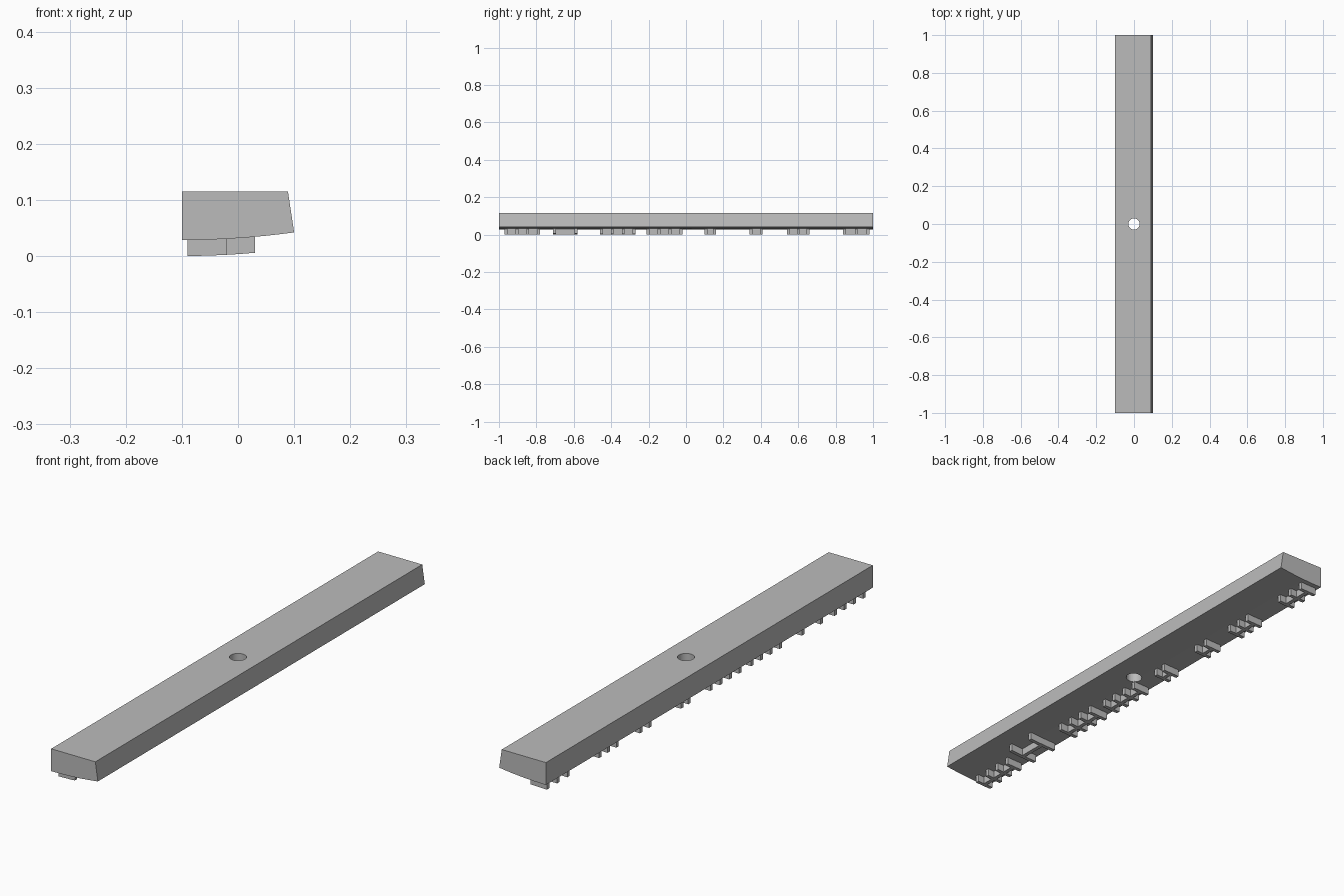
import bpy
import bmesh
import math

if "Cube" in bpy.data.objects:
    bpy.data.objects.remove(bpy.data.objects["Cube"])

grey = bpy.data.materials.new("plain_grey")
grey.use_nodes = True
grey.diffuse_color = (0.5, 0.5, 0.5, 1)
grey.node_tree.nodes["Principled BSDF"].inputs["Base Color"].default_value = (0.5, 0.5, 0.5, 1)

RELIEF = 0.0285


def underside(x):
    """Height of the gently curved underside."""
    return 0.0285 + 0.0135 * ((x + 0.1) / 0.2) ** 2


def curve_points(x0, x1, offset, steps):
    xs = [x0 + (x1 - x0) * i / steps for i in range(steps + 1)]
    return [(x, underside(x) + offset) for x in xs]


def prism(bm, profile, y0, y1):
    """Extrude an x-z profile from y0 to y1."""
    face = bm.faces.new([bm.verts.new((x, y0, z)) for x, z in profile])
    out = bmesh.ops.extrude_face_region(bm, geom=[face])
    moved = [v for v in out["geom"] if isinstance(v, bmesh.types.BMVert)]
    bmesh.ops.translate(bm, verts=moved, vec=(0, y1 - y0, 0))


def finish(bm, name):
    bmesh.ops.recalc_face_normals(bm, faces=bm.faces)
    mesh = bpy.data.meshes.new(name)
    bm.to_mesh(mesh)
    bm.free()
    mesh.materials.append(grey)
    obj = bpy.data.objects.new(name, mesh)
    bpy.context.collection.objects.link(obj)
    return obj


def activate(obj):
    bpy.ops.object.select_all(action="DESELECT")
    obj.select_set(True)
    bpy.context.view_layer.objects.active = obj


# Long bar with a sloping side and curved underside
bm = bmesh.new()
prism(bm, curve_points(-0.1, 0.1, 0, 12) + [(0.089, 0.115), (-0.1, 0.115)], -1, 1)
bar = finish(bm, "bar")

# Round through hole in the middle
bm = bmesh.new()
bmesh.ops.create_cone(bm, cap_ends=True, segments=32, radius1=0.03, radius2=0.03, depth=0.4)
cutter = finish(bm, "hole_cutter")
cutter.hide_render = True
cut = bar.modifiers.new("hole", "BOOLEAN")
cut.operation = "DIFFERENCE"
cut.object = cutter
activate(bar)
bpy.ops.object.modifier_apply(modifier=cut.name)
bpy.data.objects.remove(cutter)
bpy.ops.object.shade_smooth_by_angle(angle=math.radians(30))

# Raised plain ribs under the bar: start y, end y, far x, number of cross ribs
groups = [
    (-0.97, -0.78, -0.02, 4), (-0.71, -0.58, 0.03, 2),
    (-0.46, -0.27, -0.01, 4), (-0.21, -0.02, -0.02, 4),
    (0.10, 0.16, -0.02, 2), (0.34, 0.41, -0.02, 2),
    (0.54, 0.66, -0.02, 3), (0.84, 0.98, -0.02, 3),
]
WIDTH = 0.015


def rib(bm, x0, x1, y0, y1):
    top = curve_points(x0, x1, 0.002, 6)
    bottom = curve_points(x0, x1, -RELIEF, 6)
    prism(bm, bottom + top[::-1], y0, y1)


for number, (y0, y1, x1, count) in enumerate(groups, 1):
    bm = bmesh.new()
    pitch = (y1 - y0 - WIDTH) / (count - 1)
    for i in range(count):
        start = y0 + i * pitch
        rib(bm, -0.09, x1, start, start + WIDTH)
    # Rail joining the cross ribs
    middle = (x1 - 0.09) / 2
    for i in range(count - 1):
        start = y0 + i * pitch + WIDTH
        rib(bm, middle - WIDTH / 2, middle + WIDTH / 2, start, start + pitch - WIDTH)
    finish(bm, f"grip_ribs_{number}")
